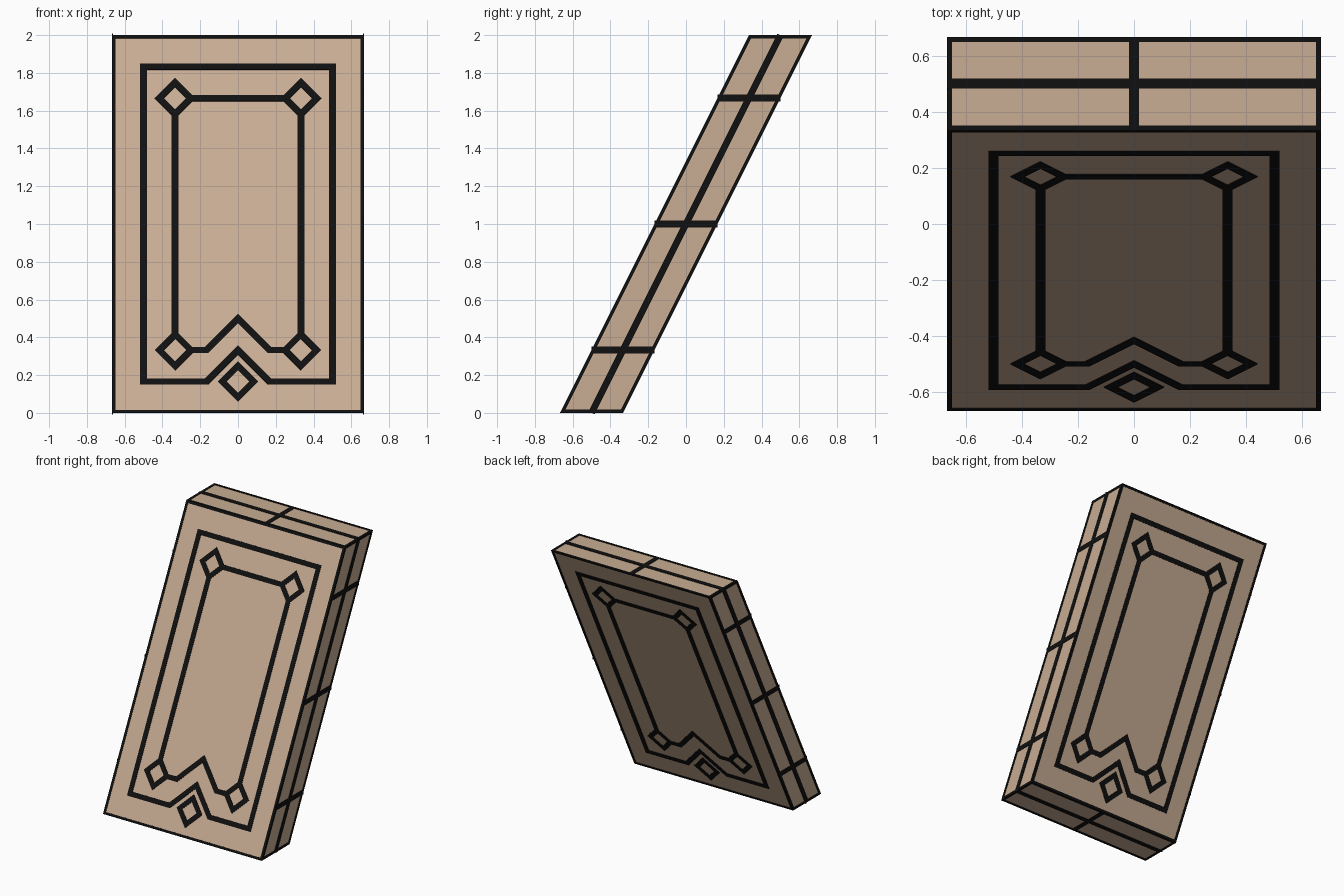
import bpy, bmesh
from mathutils import Vector

if "Cube" in bpy.data.objects:
    bpy.data.objects.remove(bpy.data.objects["Cube"])

W, T = 2 / 3, 1 / 6      # half width, half thickness along y
LINE, GAP = 0.018, 0.003  # half line width, inlay depth


def material(name, rgb):
    m = bpy.data.materials.new(name)
    m.diffuse_color = (*rgb, 1)
    m.use_nodes = True
    m.node_tree.nodes["Principled BSDF"].inputs["Base Color"].default_value = m.diffuse_color
    return m


TAN = material("tan stone", (0.578, 0.413, 0.292))
BLACK = material("black line", (0.005, 0.005, 0.005))


def add_object(name, bm, mat):
    bmesh.ops.recalc_face_normals(bm, faces=bm.faces)
    me = bpy.data.meshes.new(name)
    bm.to_mesh(me)
    bm.free()
    me.materials.append(mat)
    ob = bpy.data.objects.new(name, me)
    bpy.context.collection.objects.link(ob)


def P(x, d, z):
    """Leaning slab space: d is the depth from the slab's middle plane."""
    return Vector((x, (z - 1) / 2 + d, z))


def stroke(bm, pts, n, closed=False, lo=-LINE, hi=LINE):
    """Mitred thin plate following pts on a plane with normal n."""
    k, rows = len(pts), []
    for i, p in enumerate(pts):
        dirs = []
        if closed or i > 0:
            dirs.append((p - pts[i - 1]).normalized())
        if closed or i < k - 1:
            dirs.append((pts[(i + 1) % k] - p).normalized())
        sides = [n.cross(d) for d in dirs]
        m = sum(sides, Vector()).normalized()
        m /= m.dot(sides[0])
        rows.append([bm.verts.new(p + m * o + n * h) for o, h in
                     ((lo, 0), (hi, 0), (hi, -GAP - 0.001), (lo, -GAP - 0.001))])
    for i in range(k if closed else k - 1):
        a, b = rows[i], rows[(i + 1) % k]
        for j in range(4):
            bm.faces.new((a[j], b[j], b[(j + 1) % 4], a[(j + 1) % 4]))
    if not closed:
        bm.faces.new(rows[0])
        bm.faces.new(rows[-1])


def decorate(name, place, u, v, lines):
    """Border plus (points, closed) lines on one face; u, v are its ranges."""
    bm = bmesh.new()
    o = place(0, v[0])
    n = (place(1, v[0]) - o).cross(place(0, v[0] + 1) - o).normalized()
    corners = [(u[0], v[0]), (u[1], v[0]), (u[1], v[1]), (u[0], v[1])]
    stroke(bm, [place(*c) for c in corners], n, True, 0, LINE)
    for pts, closed in lines:
        stroke(bm, [place(*c) for c in pts], n, closed)
    add_object(name, bm, BLACK)


# leaning slab, slightly inset so the line plates lie flush
bm = bmesh.new()
bmesh.ops.create_cube(bm, size=2)
for vert in bm.verts:
    x, d, z = vert.co
    vert.co = P(x * (W - GAP), d * (T - GAP * 1.118), 1 + z * (1 - GAP))
add_object("slab", bm, TAN)

# front and back pattern: frame, inner panel lines and diamonds
R, S = 1 / 12, 1 / 6


def diamond(x, z):
    return ([(x - R, z), (x, z - R), (x + R, z), (x, z + R)], True)


panel = [
    ([(-3*S, S), (-S, S), (0, 2*S), (S, S), (3*S, S), (3*S, 11*S), (-3*S, 11*S)], True),
    ([(-2*S + R, 2*S), (-S, 2*S), (0, 3*S), (S, 2*S), (2*S - R, 2*S)], False),
    ([(-2*S + R, 10*S), (2*S - R, 10*S)], False),
    diamond(0, S),
]
for sx in (-2*S, 2*S):
    panel += [([(sx, 2*S + R), (sx, 10*S - R)], False),
              diamond(sx, 2*S), diamond(sx, 10*S)]

# edge patterns: block joints
side = [([(0, 0), (0, 2)], False)]
side += [([(-T, z), (T, z)], False) for z in (1/3, 1, 5/3)]
cap = [([(-W, 0), (W, 0)], False), ([(0, -T), (0, T)], False)]

for s, a, b, c in ((1, "front", "right", "top"), (-1, "back", "left", "bottom")):
    decorate(a + "_pattern", lambda u, v: P(s * u, -s * T, v), (-W, W), (0, 2), panel)
    decorate(b + "_joints", lambda u, v: P(s * W, s * u, v), (-T, T), (0, 2), side)
    decorate(c + "_joints", lambda u, v: P(s * u, v, 1 + s), (-W, W), (-T, T), cap)
